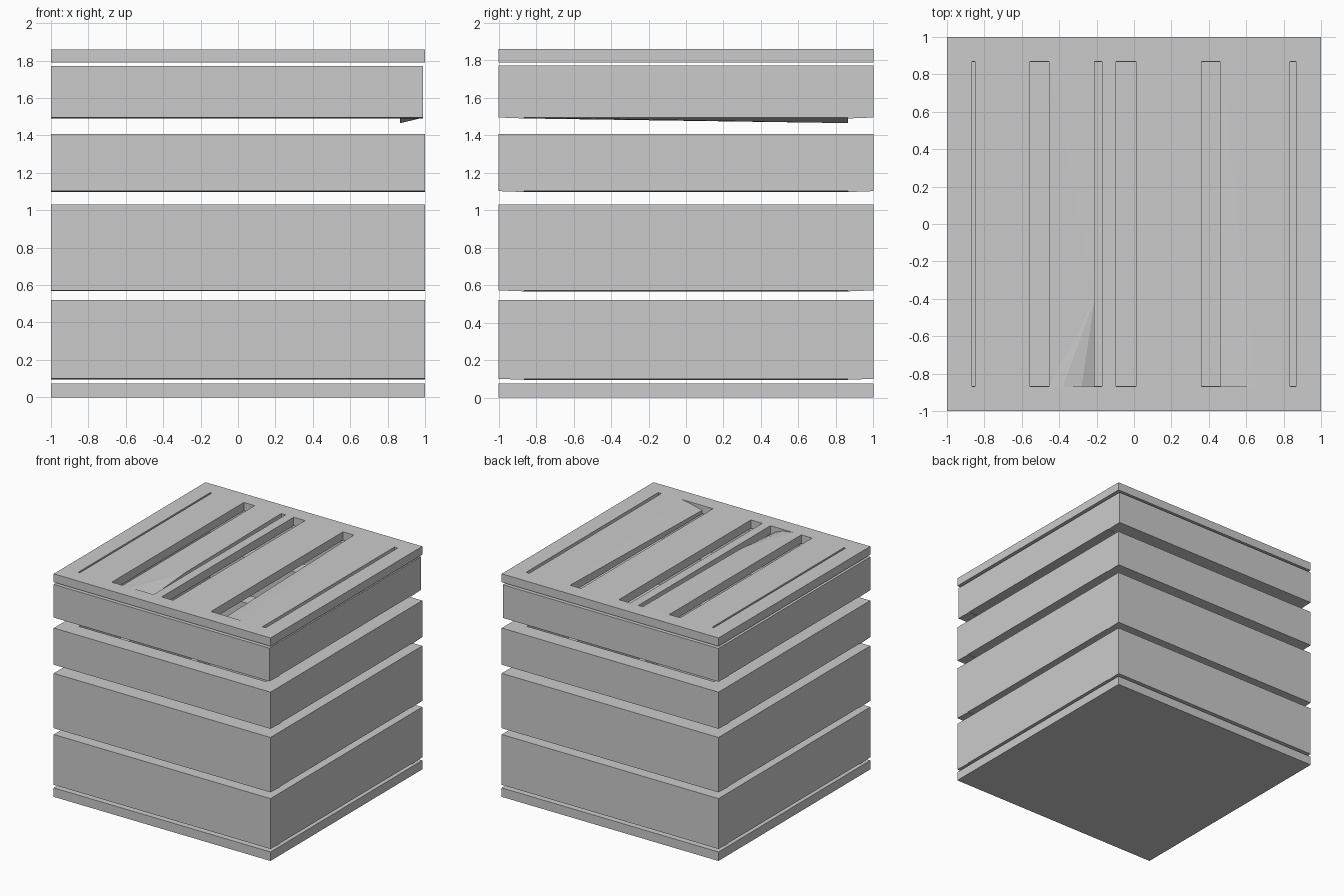
import bpy, bmesh

if "Cube" in bpy.data.objects:
    bpy.data.objects.remove(bpy.data.objects["Cube"])

IN = 0.865  # inner face of the crate walls


def finish(name, bm):
    bmesh.ops.recalc_face_normals(bm, faces=bm.faces)
    mesh = bpy.data.meshes.new(name)
    bm.to_mesh(mesh)
    bm.free()
    ob = bpy.data.objects.new(name, mesh)
    bpy.context.collection.objects.link(ob)
    return ob


def prism(name, outline, z0, z1):
    """Closed slab; outline points are (x, y, top dip, bottom dip)."""
    bm = bmesh.new()
    top = [bm.verts.new((x, y, z1 - dt)) for x, y, dt, db in outline]
    bot = [bm.verts.new((x, y, z0 - db)) for x, y, dt, db in outline]
    bm.faces.new(top)
    bm.faces.new(bot[::-1])
    n = len(top)
    for i in range(n):
        j = (i + 1) % n
        bm.faces.new((top[i], bot[i], bot[j], top[j]))
    bmesh.ops.triangulate(bm, faces=[f for f in bm.faces if len(f.verts) > 4])
    return finish(name, bm)


def board(name, x0, x1, y0, y1, z0, z1, dips=(0, 0, 0, 0)):
    corners = [(x0, y0), (x1, y0), (x1, y1), (x0, y1)]
    return prism(name, [(x, y, 0, d) for (x, y), d in zip(corners, dips)], z0, z1)


# Solid base
board("base", -1, 1, -1, 1, 0, 0.075)

# Wall courses, inner bottom edges slightly lower
e = 0.005
for i, (z0, z1) in enumerate([(0.1, 0.52), (0.572, 1.03), (1.102, 1.408), (1.495, 1.772)]):
    warped = i == 3
    r = 0.99 if warped else 1.0
    board(f"front_board_{i}", -1, r, -1, -IN, z0, z1, (0, 0, e, e))
    board(f"back_board_{i}", -1, r, IN, 1, z0, z1, (e, e, 0, 0))
    board(f"left_board_{i}", -1, -IN, -IN, IN, z0, z1, (0, e, e, 0))
    # The upper right board has a drooping inner corner
    board(f"right_board_{i}", IN, r, -IN, IN, z0, z1, (e, 0, 0, 0.03 if warped else e))

# Lid: a plate with slots; two warped slats are left out and added below
Z0, Z1 = 1.79, 1.86
xs = [-1, -0.865, -0.85, -0.555, -0.455, -0.21, -0.17, -0.095, 0.01,
      0.36, 0.46, 0.835, 0.865, 1]
ys = [-1, -0.87, 0.87, 1]
openings = {1, 3, 5, 7, 9, 11}
warped_slats = {4, 10}
bm = bmesh.new()
grid = [[bm.verts.new((x, y, Z0)) for y in ys] for x in xs]
for i in range(len(xs) - 1):
    for j in range(3):
        if j == 1 and i in openings | warped_slats:
            continue
        bm.faces.new((grid[i][j], grid[i + 1][j], grid[i + 1][j + 1], grid[i][j + 1]))
ext = bmesh.ops.extrude_face_region(bm, geom=bm.faces[:], use_keep_orig=True)
for v in ext["geom"]:
    if isinstance(v, bmesh.types.BMVert):
        v.co.z = Z1
finish("lid", bm)

# Warped slats, front ends sinking below the lid frame
prism("warped_slat_left", [(-0.455, 0.87, 0, 0), (-0.455, -0.87, 0, 0), (-0.38, -0.87, 0, 0),
                           (-0.28, -0.87, 0.015, 0), (-0.21, -0.87, 0.045, 0),
                           (-0.21, -0.4, 0.01, 0), (-0.21, 0.87, 0, 0)], Z0, Z1)
prism("warped_slat_right", [(0.46, 0.87, 0, 0), (0.46, -0.87, 0.04, 0), (0.55, -0.87, 0.018, 0),
                            (0.65, -0.87, 0, 0), (0.835, -0.87, 0, 0), (0.835, 0.87, 0, 0)], Z0, Z1)
